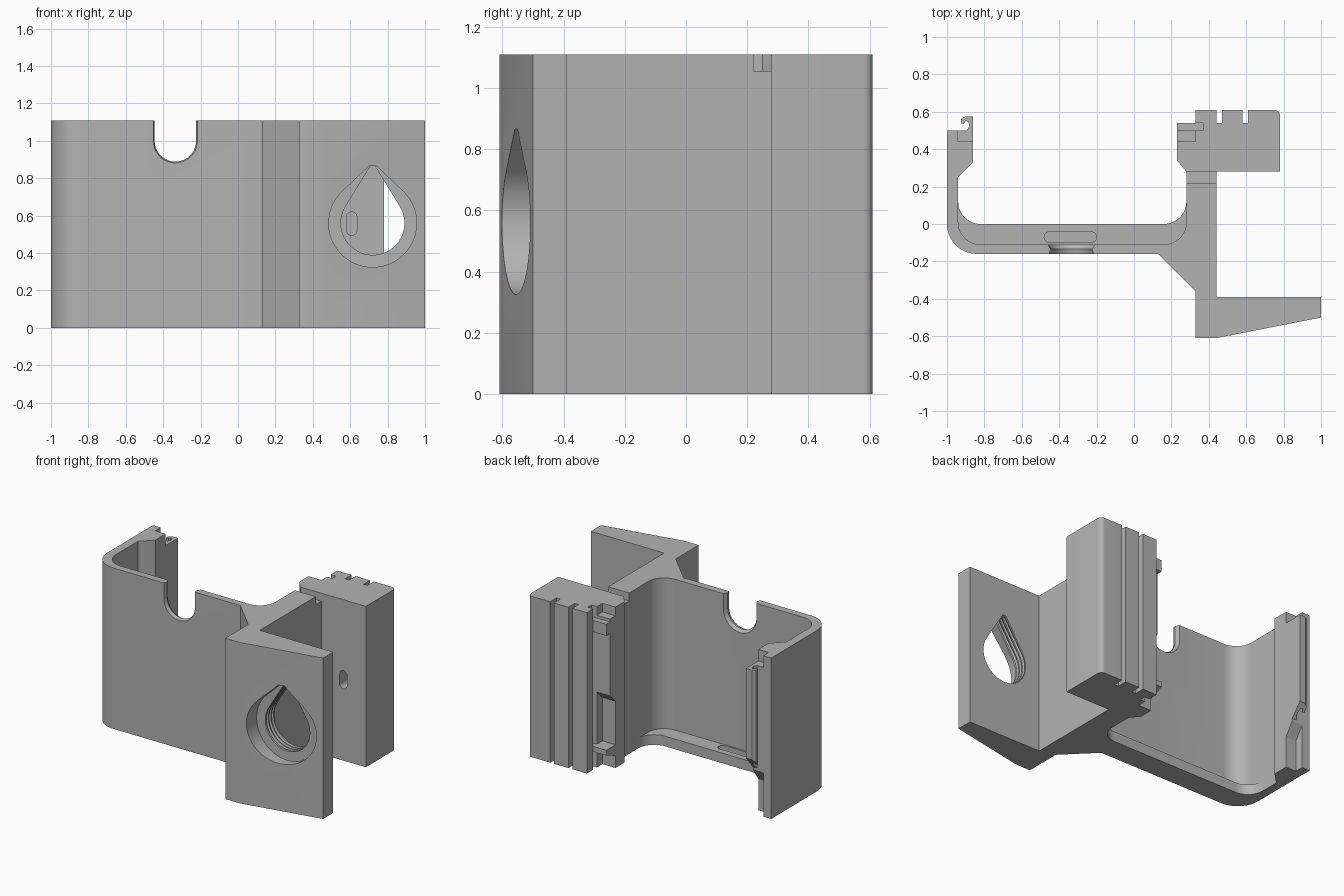
import bpy, bmesh
from math import sin, cos, radians, asin, acos, tan, pi

if "Cube" in bpy.data.objects:
    bpy.data.objects.remove(bpy.data.objects["Cube"])

TOP = 1.11
gray = bpy.data.materials.new("plain_gray")
gray.use_nodes = True
gray.diffuse_color = (0.45, 0.45, 0.45, 1)
gray.node_tree.nodes["Principled BSDF"].inputs["Base Color"].default_value = (0.45, 0.45, 0.45, 1)


def arc(cx, cy, r, a, b, n=10):
    steps = [radians(a + (b - a) * i / n) for i in range(n + 1)]
    return [(cx + r * cos(t), cy + r * sin(t)) for t in steps]


def loft(name, rings):
    """Closed solid through rings that share a point count."""
    bm = bmesh.new()
    rows = [[bm.verts.new(p) for p in ring] for ring in rings]
    n = len(rows[0])
    for a, b in zip(rows, rows[1:]):
        for i in range(n):
            bm.faces.new((a[i], a[(i + 1) % n], b[(i + 1) % n], b[i]))
    bm.faces.new(rows[0][::-1])
    bm.faces.new(rows[-1])
    bmesh.ops.recalc_face_normals(bm, faces=bm.faces)
    mesh = bpy.data.meshes.new(name)
    bm.to_mesh(mesh)
    bm.free()
    mesh.materials.append(gray)
    obj = bpy.data.objects.new(name, mesh)
    bpy.context.collection.objects.link(obj)
    return obj


def upright(name, pts, z0, z1, slope=0):
    """Extrude a plan outline; slope raises the bottom toward the back."""
    base = min(p[1] for p in pts)
    return loft(name, [[(x, y, z0 + slope * (y - base)) for x, y in pts],
                       [(x, y, z1) for x, y in pts]])


def box(x0, x1, y0, y1):
    return [(x0, y0), (x1, y0), (x1, y1), (x0, y1)]


def through(name, sections):
    """Loft front-facing outlines along y."""
    return loft(name, [[(x, y, z) for x, z in pts] for y, pts in sections])


def carve(obj, cutters):
    for c in cutters:
        c.hide_render = True
        m = obj.modifiers.new("cut", "BOOLEAN")
        m.operation, m.solver, m.object = "DIFFERENCE", "EXACT", c
    deps = bpy.context.evaluated_depsgraph_get()
    mesh = bpy.data.meshes.new_from_object(obj.evaluated_get(deps))
    obj.modifiers.clear()
    obj.data = mesh
    for c in cutters:
        bpy.data.objects.remove(c)


def teardrop(r):
    cx, cz, d, h = 0.72, 0.56, 0.325, 0.306
    t = 90 + math_deg(acos(r / d))
    w = (d - h) * tan(asin(r / d))
    return arc(cx, cz, r, t, 540 - t, 40) + [(cx + w, cz + h), (cx - w, cz + h)]


def math_deg(a):
    return a * 180 / pi


def u_notch(r):
    return arc(-0.335, 1.0, r, 180, 360, 20) + [(-0.335 + r, 1.2), (-0.335 - r, 1.2)]


# Main bracket outline: left wall, front wall, flange, arm and grooved block
outline = [(-1, 0.5)] + arc(-0.84, 0, 0.16, 180, 270)
outline += [(0.13, -0.16), (0.33, -0.36), (0.33, -0.61), (0.44, -0.61), (1, -0.5),
            (1, -0.39), (0.44, -0.39), (0.44, 0.28), (0.78, 0.28)]
outline += arc(0.75, 0.58, 0.03, 0, 90, 5)
for x in (0.61, 0.47):
    outline += [(x, 0.61), (x, 0.54), (x - 0.03, 0.54), (x - 0.03, 0.61)]
outline += [(0.33, 0.61), (0.33, 0.54), (0.37, 0.54), (0.37, 0.5), (0.33, 0.5),
            (0.33, 0.44), (0.23, 0.44), (0.23, 0.34), (0.28, 0.28)]
outline += arc(0.16, 0.01, 0.12, 0, -90) + arc(-0.82, 0.01, 0.12, 270, 180)
outline += [(-0.94, 0.25), (-0.86, 0.33), (-0.86, 0.44), (-0.94, 0.44), (-0.94, 0.5)]
body = upright("bracket_body", outline, 0, TOP)

# Teardrop hole with counterbore and ring grooves
sections = [(-0.7, 0.235), (-0.49, 0.235), (-0.488, 0.17)]
for k in range(3):
    y = -0.475 + 0.028 * k
    sections += [(y, 0.17), (y + 0.01, 0.188), (y + 0.02, 0.17)]
sections.append((-0.3, 0.17))
hole = through("hole_cutter", [(y, teardrop(r)) for y, r in sections])

# Flared notch in the front wall
notch = through("notch_cutter", [(y, u_notch(r)) for y, r in (
    (-0.3, 0.118), (-0.16, 0.118), (-0.135, 0.111), (-0.11, 0.125), (0, 0.125))])

# Small slot in the front of the block, and the notch across the arm
pill = arc(0.608, 0.592, 0.028, 0, 180) + arc(0.608, 0.523, 0.028, 180, 360)
slot = through("slot_cutter", [(0.2, pill), (0.4, pill)])
arm_cut = upright("arm_cutter", box(0.2, 0.5, 0.22, 0.28), 1.055, 1.2)
carve(body, [hole, notch, slot, arm_cut])

# Floor ledge behind the front wall with a long shallow pocket
ledge_pts = arc(-0.82, 0.12, 0.12, 180, 270) + arc(0.16, 0.12, 0.12, 270, 360)
ledge_pts += [(0.3, 0.12), (0.3, -0.13)] + arc(-0.84, 0, 0.13, 270, 180) + [(-0.97, 0.12)]
ledge = upright("floor_ledge", ledge_pts, 0, 0.07)
pocket = upright("pocket_cutter", arc(-0.228, -0.07, 0.028, -90, 90)
                 + arc(-0.452, -0.07, 0.028, 90, 270), 0.02, 0.2)
carve(ledge, [pocket])

# Hook rail on the left wall
base = upright("hook_base", box(-0.95, -0.86, 0.43, 0.5), 0.2, 1.03, 1.5)
hook_pts = [(-0.9, 0.49), (-0.86, 0.49), (-0.86, 0.575), (-0.905, 0.575), (-0.925, 0.56),
            (-0.925, 0.538), (-0.908, 0.538), (-0.9, 0.552), (-0.885, 0.545), (-0.88, 0.52)]
hook = upright("hook_rail", hook_pts, 0.31, 1.03, 1.2)

# Catches in the corner groove of the block
plate = upright("catch_plate", box(0.23, 0.34, 0.43, 0.5), 0.45, 1.05, 1.0)
tab = upright("catch_tab", box(0.23, 0.37, 0.43, 0.54), 0.08, 0.16, 0.4)
upper_tab = upright("upper_catch", box(0.23, 0.37, 0.49, 0.54), 0.95, 1.03)

# Smooth the curved surfaces, keep the edges sharp
bpy.ops.object.select_all(action="DESELECT")
for obj in (body, ledge, base, hook, plate, tab, upper_tab):
    obj.select_set(True)
bpy.context.view_layer.objects.active = body
bpy.ops.object.shade_smooth_by_angle(angle=radians(30))
